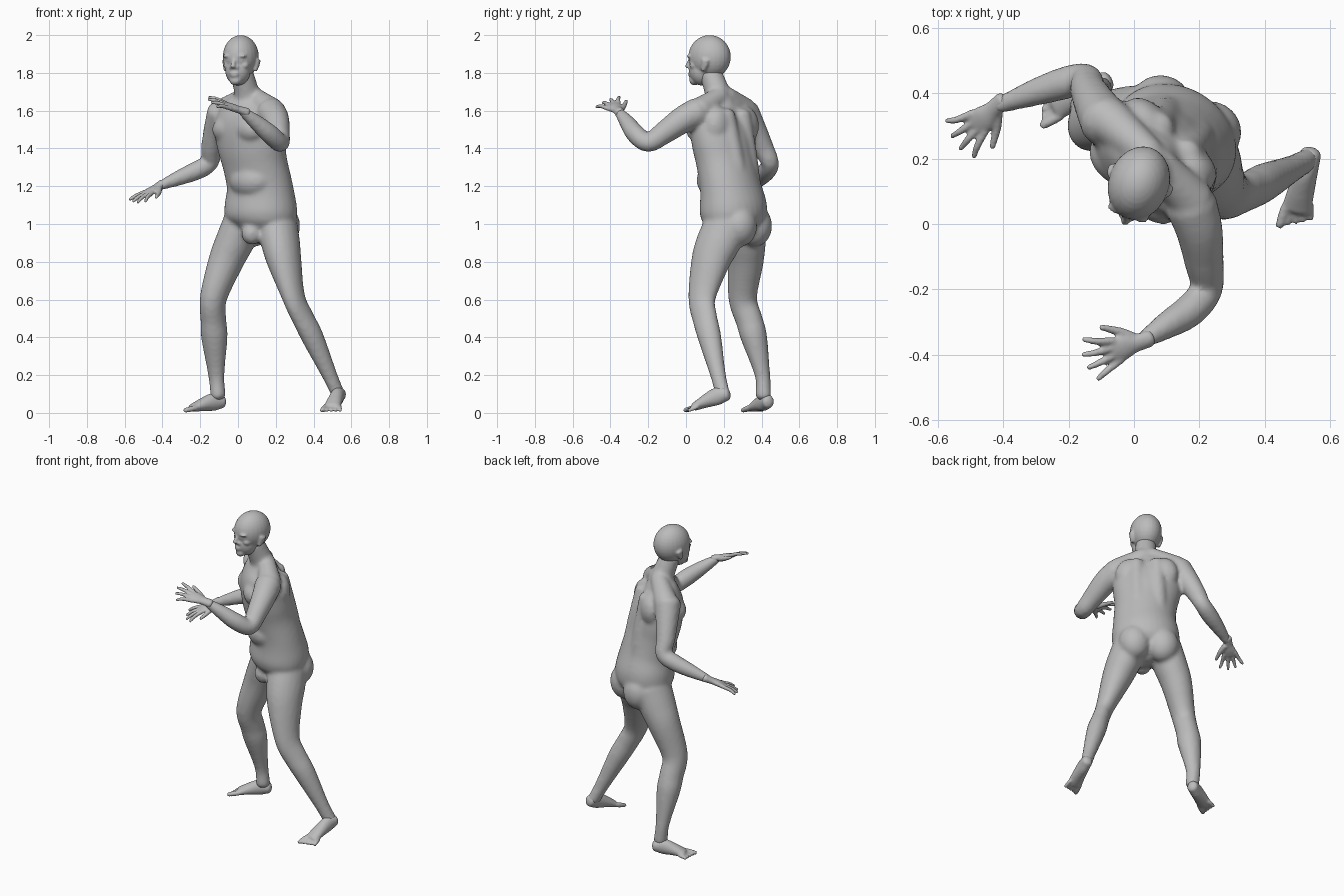
import bpy, bmesh
from math import sin, cos, pi, radians
from mathutils import Vector, Matrix

cube = bpy.data.objects.get("Cube")
if cube:
    bpy.data.objects.remove(cube)

grey = bpy.data.materials.new("plain grey")
grey.use_nodes = True
grey.diffuse_color = (0.5, 0.5, 0.5, 1)
grey.node_tree.nodes["Principled BSDF"].inputs["Base Color"].default_value = grey.diffuse_color


def sweep(bm, rows, side, side_end=None, steps=4, sides=20):
    """Round-ended tube through rows of x, y, z, half width along side, half depth."""
    rows = [Vector(r if len(r) == 5 else (*r, r[3])) for r in rows]
    side = Vector(side)
    side_end = Vector(side_end or side)
    ext = [rows[0] * 2 - rows[1], *rows, rows[-1] * 2 - rows[-2]]
    path = []
    for a, b, c, d in zip(ext, ext[1:], ext[2:], ext[3:]):
        for k in range(steps):
            t = k / steps
            path.append((b * 2 + (c - a) * t + (a * 2 - b * 5 + c * 4 - d) * t ** 2
                         + (b * 3 - a - c * 3 + d) * t ** 3) / 2)
    path.append(rows[-1])
    n = len(path)
    spine = [Vector(p[:3]) for p in path]
    frames = []
    for i, p in enumerate(path):
        along = (spine[min(i + 1, n - 1)] - spine[max(i - 1, 0)]).normalized()
        s = side.lerp(side_end, i / (n - 1))
        s = (s - along * s.dot(along)).normalized()
        frames.append((spine[i], along, s, along.cross(s), p[3], p[4]))

    def dome(frame, sign):
        c, along, s, u, w, d = frame
        return [(c + along * sign * min(w, d) * 0.6 * sin(a), along, s, u, w * cos(a), d * cos(a))
                for a in (radians(30), radians(58), radians(78))]

    frames = dome(frames[0], -1)[::-1] + frames + dome(frames[-1], 1)
    rings = [[bm.verts.new(c + s * w * cos(2 * pi * k / sides) + u * d * sin(2 * pi * k / sides))
              for k in range(sides)] for c, _, s, u, w, d in frames]
    for r, q in zip(rings, rings[1:]):
        for k in range(sides):
            j = (k + 1) % sides
            bm.faces.new((r[k], r[j], q[j], q[k]))
    bm.faces.new(rings[0][::-1])
    bm.faces.new(rings[-1])


def ball(bm, frame, at, radii):
    m = frame @ Matrix.Translation(at) @ Matrix.Diagonal((*radii, 1))
    bmesh.ops.create_uvsphere(bm, u_segments=24, v_segments=16, radius=1, matrix=m)


def facing(x, y, z, degrees):
    """Frame with local x to the figure's left and local -y forward."""
    return Matrix.Translation((x, y, z)) @ Matrix.Rotation(radians(degrees), 4, "Z")


def finish(name, bm, voxel, rounds):
    """Fuse the overlapping masses into one soft skin."""
    bmesh.ops.recalc_face_normals(bm, faces=bm.faces)
    mesh = bpy.data.meshes.new(name)
    bm.to_mesh(mesh)
    bm.free()
    mesh.materials.append(grey)
    mesh.shade_smooth()
    ob = bpy.data.objects.new(name, mesh)
    bpy.context.collection.objects.link(ob)
    fuse = ob.modifiers.new("fuse", "REMESH")
    fuse.mode = "VOXEL"
    fuse.voxel_size = voxel
    fuse.use_smooth_shade = True
    soft = ob.modifiers.new("soften", "SMOOTH")
    soft.factor = 0.5
    soft.iterations = rounds


# Torso, twisting from pelvis to shoulders
hip_side, chest_side = (0.88, -0.47, 0), (0.72, -0.69, 0)
body = bmesh.new()
sweep(body, [(.115, .25, .96, .12, .11), (.12, .25, 1.02, .19, .16), (.12, .25, 1.09, .2, .17),
             (.115, .235, 1.2, .185, .15), (.09, .215, 1.32, .185, .145),
             (.07, .2, 1.42, .2, .145), (.05, .185, 1.53, .205, .13),
             (.045, .185, 1.61, .17, .1), (.05, .18, 1.66, .1, .07)],
      hip_side, chest_side, sides=32)
pelvis = facing(.12, .25, 1, -28)
chest = facing(.055, .19, 1.5, -44)
ball(body, pelvis, (0, -.1, -.05), (.055, .055, .06))
ball(body, facing(.075, .17, 1.23, -36), (0, 0, 0), (.13, .105, .1))
for s in (-1, 1):
    ball(body, pelvis, (s * .085, .085, -.01), (.095, .09, .11))
    ball(body, chest, (s * .085, -.075, 0), (.09, .065, .07))
    ball(body, chest, (s * .1, .075, .02), (.085, .06, .1))
    # Back muscles either side of the spine
    low, high = pelvis @ Vector((s * .06, .09, .1)), chest @ Vector((s * .06, .085, .08))
    mid = (low + high) / 2
    sweep(body, [(*low, .05), (*mid, .055), (*high, .05)], chest_side)
    # Slope from neck to shoulder
    a, b = chest @ Vector((s * .02, .01, .18)), chest @ Vector((s * .17, 0, .1))
    sweep(body, [(*a, .05), (*b, .07)], (0, 0, 1))

# Neck
sweep(body, [(.06, .195, 1.6, .085, .08), (.045, .165, 1.7, .067), (.02, .13, 1.8, .06)], chest_side)

# Legs
sweep(body, [(.205, .22, 1.01, .105, .12), (.225, .17, .9, .1, .12), (.245, .13, .8, .088, .107),
             (.295, .085, .61, .055, .078), (.345, .1, .5, .053, .07), (.395, .125, .4, .057, .064),
             (.485, .17, .2, .04, .042), (.53, .195, .1, .034, .04)], hip_side)
sweep(body, [(.03, .31, 1.01, .105, .12), (-.02, .315, .9, .1, .11), (-.065, .315, .8, .092, .097),
             (-.13, .3, .61, .07, .078), (-.13, .335, .49, .067, .073), (-.125, .36, .4, .07, .07),
             (-.115, .405, .2, .044, .04), (-.105, .41, .09, .04, .042)], hip_side)

# Arms
left_wrist, right_wrist = Vector((.02, -.36, 1.6)), Vector((-.42, .36, 1.2))
sweep(body, [(.175, .06, 1.59, .08), (.2, -.02, 1.55, .072), (.215, -.12, 1.48, .06),
             (.222, -.2, 1.43, .05), (.17, -.265, 1.475, .051), (.1, -.31, 1.535, .042),
             (*left_wrist, .024)], (0.3, 0, 1))
sweep(body, [(-.085, .31, 1.59, .08), (-.115, .36, 1.5, .067), (-.14, .41, 1.4, .056),
             (-.15, .445, 1.325, .048), (-.215, .43, 1.285, .05), (-.31, .4, 1.245, .041),
             (*right_wrist, .024)], (1, -1, 0.2))
finish("body", body, .012, 5)

# Head, with face built in its own frame
head = bmesh.new()
skull = facing(.015, .125, 1.885, -20)
ball(head, skull, (0, 0, 0), (.093, .115, .115))
ball(head, skull, (0, -.045, -.07), (.068, .066, .082))
ball(head, skull, (0, -.085, -.125), (.032, .026, .026))
ball(head, skull, (0, -.1, -.088), (.028, .019, .009))
ball(head, skull, (0, -.1, -.1), (.023, .018, .009))


def on_head(*p):
    return tuple(skull @ Vector(p))


face_side = tuple(skull.to_3x3() @ Vector((1, 0, 0)))
sweep(head, [(*on_head(0, -.106, -.01), .01), (*on_head(0, -.117, -.035), .012),
             (*on_head(0, -.124, -.052), .014)], face_side)
for s in (-1, 1):
    ball(head, skull, (s * .016, -.108, -.055), (.012, .012, .009))
    ball(head, skull, (s * .037, -.097, .004), (.03, .015, .009))
    ball(head, skull, (s * .036, -.09, -.018), (.015, .013, .009))
    ball(head, skull, (s * .045, -.07, -.045), (.026, .026, .022))
    # Ear: tilted rim with lobe
    sweep(head, [(*on_head(s * .084, -.008, -.072), .009, .012),
                 (*on_head(s * .092, .004, -.045), .009, .018),
                 (*on_head(s * .097, .01, -.018), .009, .02)], face_side)
finish("head", head, .007, 2)


def hand(name, wrist, forward, thumb_side):
    bm = bmesh.new()
    f = Vector(forward).normalized()
    t = Vector(thumb_side)
    t = (t - f * t.dot(f)).normalized()
    drop = f.cross(t)
    if drop.z > 0:
        drop.negate()

    def at(along, across, down=0):
        return tuple(wrist + f * along + t * across + drop * down)

    sweep(bm, [(*at(-.03, 0), .027, .024), (*at(.02, 0), .028, .019),
               (*at(.06, 0), .04, .018), (*at(.095, 0), .04, .013)], t)
    for i, length in enumerate((.085, .1, .092, .07)):
        across = .033 - .022 * i
        spread = across * 1.1
        sweep(bm, [(*at(.085 - i * .004, across), .012),
                   (*at(.095 + length * .5, across + spread * .5, -.002), .011),
                   (*at(.09 + length, across + spread, .006), .008)], t, sides=12)
    sweep(bm, [(*at(.02, .018, .008), .018), (*at(.055, .05, .012), .014),
               (*at(.11, .085, .012), .009)], drop, sides=12)
    finish(name, bm, .006, 2)


hand("left_hand", left_wrist, (-.19, -.07, .065), (-.25, .9, .35))
hand("right_hand", right_wrist, (-.145, -.13, -.09), (.6, -.75, -.05))


def foot(name, heel, front, inner_sign):
    bm = bmesh.new()
    heel, front = Vector(heel), Vector(front)
    run = (front - heel).to_2d().normalized()
    f = Vector((*run, 0))
    inner = Vector((-run.y, run.x, 0)) * inner_sign
    rows = []
    for t, rise, w, d in ((0, 0, .033, .036), (.3, .008, .036, .047),
                          (.66, .006, .041, .035), (1, 0, .046, .021)):
        rows.append((*(heel.lerp(front, t) + Vector((0, 0, rise))), w, d))
    sweep(bm, rows, inner)
    # Toes, largest on the inner side
    for i in range(5):
        root = front + inner * (.034 - .018 * i) - f * .006 * i
        tip = root + f * (.062 - .005 * i) + inner * (.004 - .004 * i)
        tip.z = .013
        r = .015 if i == 0 else .011
        sweep(bm, [(*root, r), (*root.lerp(tip, .5), r), (*tip, r * .85)], inner, sides=12)
    finish(name, bm, .007, 2)


foot("left_foot", (.54, .215, .1), (.497, .045, .032), -1)
foot("right_foot", (-.085, .435, .06), (-.24, .362, .026), 1)
